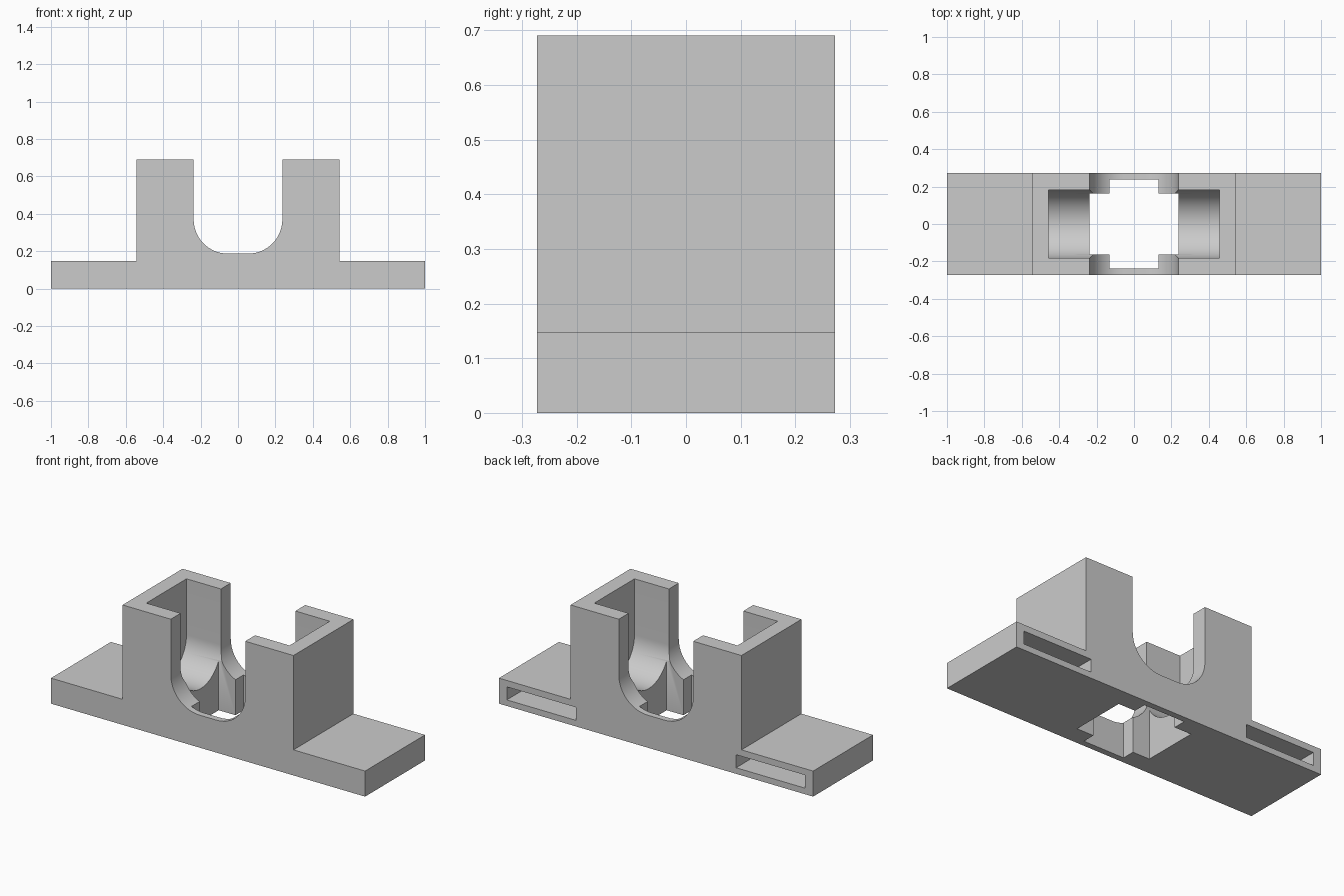
import bpy
import bmesh
from math import cos, sin, pi
from mathutils import Vector

old = bpy.data.objects.get("Cube")
if old:
    bpy.data.objects.remove(old, do_unlink=True)

HALF_Y = 0.2725      # half depth of the whole mount
BASE_Z = 0.147       # flange thickness
TOP_Z = 0.69         # housing height
FLOOR_Z = 0.187      # lowest point of saddle and trough
RADIUS = 0.183       # saddle and trough radius
SADDLE_X = 0.237     # half width of the open saddle
OVER = 0.1           # cutter overshoot


def extrude(name, points, axis, lo, hi):
    """Prism from a 2D profile, extruded along 'X' (profile y,z) or 'Y' (profile x,z)."""
    def place(p, d):
        return (d, p[0], p[1]) if axis == 'X' else (p[0], d, p[1])
    bm = bmesh.new()
    face = bm.faces.new([bm.verts.new(place(p, lo)) for p in points])
    moved = bmesh.ops.extrude_face_region(bm, geom=[face])["geom"]
    shift = Vector(place((0, 0), hi - lo))
    bmesh.ops.translate(bm, vec=shift, verts=[v for v in moved if isinstance(v, bmesh.types.BMVert)])
    bmesh.ops.recalc_face_normals(bm, faces=bm.faces)
    mesh = bpy.data.meshes.new(name)
    bm.to_mesh(mesh)
    bm.free()
    obj = bpy.data.objects.new(name, mesh)
    bpy.context.collection.objects.link(obj)
    return obj


def box(name, x0, x1, y0, y1, z0, z1):
    return extrude(name, [(x0, z0), (x1, z0), (x1, z1), (x0, z1)], 'Y', y0, y1)


def u_profile(half_width, steps=24):
    """Open-topped U outline with rounded lower corners."""
    flat = half_width - RADIUS
    arc = [(flat + RADIUS * sin(a), FLOOR_Z + RADIUS * (1 - cos(a)))
           for a in (pi / 2 * i / steps for i in range(steps + 1))]
    right = arc + [(half_width, TOP_Z + OVER)]
    left = [(-x, z) for x, z in reversed(right)]
    if flat < 1e-6:
        left.pop()   # both arcs share the lowest point
    return left + right


# Flanged body outline, mirrored about x = 0
half = [(1, 0), (1, BASE_Z), (0.544, BASE_Z), (0.544, TOP_Z)]
body = extrude("mount_body", half + [(-x, z) for x, z in reversed(half)], 'Y', -HALF_Y, HALF_Y)

cutters = [
    # Saddle through front and back walls
    extrude("saddle_cutter", u_profile(SADDLE_X), 'Y', -HALF_Y - OVER, HALF_Y + OVER),
    # Round-bottomed trough inside the housing
    extrude("trough_cutter", u_profile(RADIUS), 'X', -0.456, 0.456),
    # Cross-shaped opening in the floor
    box("floor_hole_cutter", -SADDLE_X, SADDLE_X, -0.163, 0.163, -OVER, 0.6),
    box("floor_notch_cutter", -0.13, 0.13, -0.237, 0.237, -OVER, 0.3),
]
# Blind slots in the back edge of each flange
for side, x0 in (("left", 0.51), ("right", -0.95)):
    cutters.append(box(side + "_slot_cutter", x0, x0 + 0.44, -0.22, HALF_Y + OVER, 0.035, 0.11))

for cutter in cutters:
    cutter.hide_render = True
    mod = body.modifiers.new(cutter.name, 'BOOLEAN')
    mod.operation = 'DIFFERENCE'
    mod.solver = 'EXACT'
    mod.object = cutter

# Bake the cuts and drop the cutters
bpy.context.view_layer.update()
result = bpy.data.meshes.new_from_object(body.evaluated_get(bpy.context.evaluated_depsgraph_get()))
body.modifiers.clear()
body.data = result
for cutter in cutters:
    bpy.data.objects.remove(cutter, do_unlink=True)

# Plain grey finish
grey = bpy.data.materials.new("plain_grey")
grey.use_nodes = True
colour = (0.6, 0.6, 0.6, 1)
grey.diffuse_color = colour
grey.node_tree.nodes["Principled BSDF"].inputs["Base Color"].default_value = colour
result.materials.clear()
result.materials.append(grey)

# Smooth curved walls, keep edges sharp
bpy.ops.object.select_all(action='DESELECT')
body.select_set(True)
bpy.context.view_layer.objects.active = body
bpy.ops.object.shade_smooth_by_angle(angle=pi / 6)
